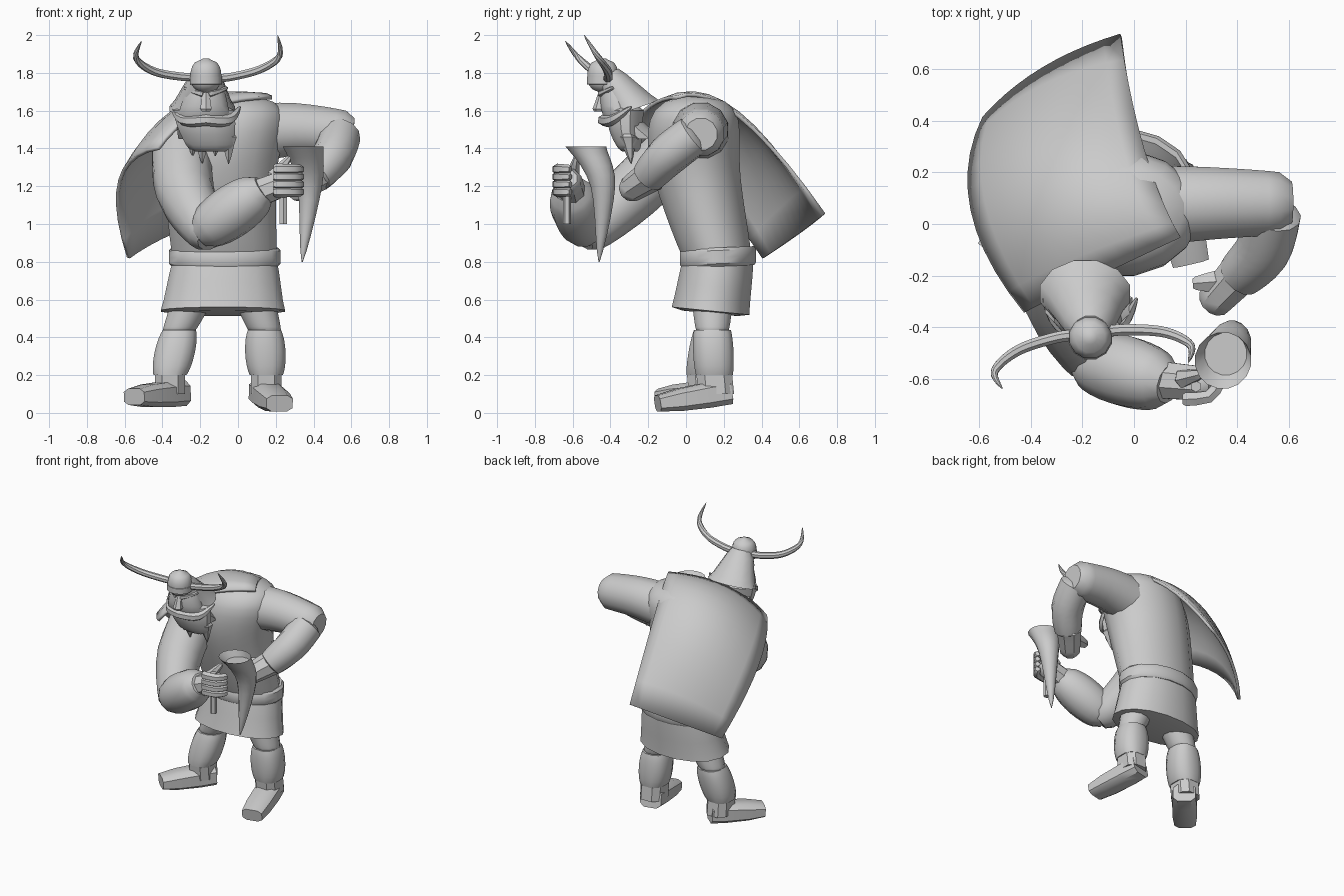
import bpy, bmesh, math
from mathutils import Vector

cube = bpy.data.objects.get("Cube")
if cube:
    bpy.data.objects.remove(cube, do_unlink=True)

GREY = (0.6, 0.6, 0.6, 1)
clay = bpy.data.materials.new("plain_grey")
clay.use_nodes = True
clay.diffuse_color = GREY
clay.node_tree.nodes["Principled BSDF"].inputs["Base Color"].default_value = GREY
UP = Vector((0, 0, 1))
FRONT_TO_BACK = Vector((0, 1, 0))


def finish(name, bm):
    bmesh.ops.recalc_face_normals(bm, faces=bm.faces)
    mesh = bpy.data.meshes.new(name)
    bm.to_mesh(mesh)
    bm.free()
    mesh.materials.append(clay)
    ob = bpy.data.objects.new(name, mesh)
    bpy.context.collection.objects.link(ob)
    bpy.ops.object.select_all(action='DESELECT')
    ob.select_set(True)
    bpy.context.view_layer.objects.active = ob
    bpy.ops.object.shade_smooth_by_angle(angle=math.radians(40))
    return ob


def taper(start, end, bulge=0):
    """Radius rule: straight taper along the part, swollen in the middle."""
    return lambda t: start + (end - start) * t + bulge * math.sin(math.pi * t)


def point_on(path, t):
    """Smooth curve through the path points."""
    last = len(path) - 1
    k = min(int(t * last), last - 1)
    u = t * last - k
    before, here, after, beyond = [Vector(path[max(0, min(last, k + o))]) for o in (-1, 0, 1, 2)]
    bend = 2 * before - 5 * here + 4 * after - beyond
    twist = 3 * here - before - 3 * after + beyond
    return here + ((after - before) * u + bend * u ** 2 + twist * u ** 3) / 2


def tube(name, path, width, depth=None, axis=None, sides=12, steps=8, boxy=1, cap=0.4, inset=0.7):
    """Rings along a path; cap pushes the inset end rings out, or in when negative."""
    depth = depth or width
    centres = [point_on(path, i / steps) for i in range(steps + 1)]
    bm = bmesh.new()

    def ring(i, scale, shift):
        ahead, behind = centres[min(i + 1, steps)], centres[max(i - 1, 0)]
        along = (ahead - behind).normalized()
        normal = axis.normalized() if axis else along
        ref = FRONT_TO_BACK if abs(normal.dot(UP)) > 0.9 else UP
        side = ref.cross(normal).normalized()
        other = normal.cross(side)
        t = i / steps
        verts = []
        for k in range(sides):
            a = math.tau * (k + 0.5) / sides
            c, s = [math.copysign(abs(v) ** boxy, v) for v in (math.cos(a), math.sin(a))]
            offset = side * c * width(t) + other * s * depth(t)
            verts.append(bm.verts.new(centres[i] + offset * scale + along * shift * width(t)))
        return verts

    rings = [ring(0, inset, -cap)]
    rings += [ring(i, 1, 0) for i in range(steps + 1)]
    rings.append(ring(steps, inset, cap))
    for a, b in zip(rings, rings[1:]):
        for k in range(sides):
            j = (k + 1) % sides
            bm.faces.new((a[k], a[j], b[j], b[k]))
    bm.faces.new(rings[0])
    bm.faces.new(rings[-1])
    return finish(name, bm)


# Body: the chest leans forward and closes at the shoulders
def close_top(t):
    return 1 - 0.75 * t ** 9


tube("torso", [(-.07, .17, .8), (-.09, .05, 1.3), (0, .05, 1.68)],
     lambda t: taper(.28, .33)(t) * close_top(t), lambda t: taper(.18, .27, bulge=.015)(t) * close_top(t),
     axis=UP, sides=16, steps=14, cap=0)
belt_axis = Vector((0, -.04, 1))
tube("belt", [(-.07, .17, .79), (-.07, .17, .86)], taper(.3, .3), taper(.205, .205),
     axis=belt_axis, sides=16, steps=2, cap=.05, inset=.95)
tube("skirt", [(-.07, .17, .8), (-.08, .13, .54)], taper(.28, .335), taper(.19, .21),
     axis=Vector((0, .1, 1)), sides=16, steps=4, boxy=.95, cap=.04)


# Legs with boots
def leg(side, hip, knee, ankle, toe):
    hip, knee, ankle, toe = map(Vector, (hip, knee, ankle, toe))
    heel = ankle - UP * .1
    forward = (toe - heel).normalized()
    tube(side + "_thigh", [hip, knee], taper(.12, .09), axis=UP)
    tube(side + "_shin_guard", [knee, ankle], taper(.09, .09, bulge=.02), taper(.1, .1, bulge=.01),
         axis=UP, boxy=.8, cap=0)
    tube(side + "_ankle", [ankle, heel + FRONT_TO_BACK * .01], taper(.085, .085), taper(.1, .1),
         axis=UP, sides=8, steps=2, boxy=.7, cap=0)
    tube(side + "_foot", [heel - forward * .08, toe], taper(.08, .075, bulge=.01), taper(.07, .045, bulge=.01),
         sides=8, steps=3, boxy=.6, cap=0)


leg("right", hip=(-.23, .14, .62), knee=(-.31, .14, .44), ankle=(-.36, .1, .2), toe=(-.55, -.12, .085))
leg("left", hip=(.08, .14, .62), knee=(.14, .14, .44), ankle=(.15, .15, .2), toe=(.22, -.15, .05))

# Right arm, bent across the front and gripping a handle
tube("right_upper_arm", [(-.3, 0, 1.44), (-.28, -.28, 1.17), (-.16, -.52, .95)], taper(.16, .11, bulge=.02))
tube("right_forearm", [(-.17, -.53, .97), (.1, -.61, 1.16)], taper(.11, .11, bulge=.03))
tube("right_hand", [(.05, -.6, 1.14), (.28, -.62, 1.23)], taper(.08, .07), sides=8, steps=4)
for i in range(4):
    z = 1.17 + .04 * i
    tube(f"right_finger_{i + 1}", [(.2, -.68, z), (.29, -.67, z), (.33, -.62, z)],
         taper(.03, .025), sides=6, steps=4)
tube("right_thumb", [(.19, -.6, 1.25), (.27, -.58, 1.35)], taper(.04, .015), sides=6, steps=3)
tube("handle", [(.24, -.63, 1), (.24, -.63, 1.3)], taper(.022, .022), sides=6, steps=1, cap=0)

# Left arm, raised to the side
tube("left_upper_arm", [(.04, .07, 1.48), (.3, .08, 1.5), (.56, .08, 1.48)], taper(.165, .125))
tube("left_forearm", [(.54, .04, 1.47), (.5, -.1, 1.36), (.41, -.2, 1.25)], taper(.11, .09, bulge=.01), cap=.2)
tube("left_hand", [(.42, -.18, 1.26), (.31, -.3, 1.18)], taper(.09, .07), sides=8, steps=4)
tube("left_thumb", [(.36, -.22, 1.23), (.24, -.23, 1.23)], taper(.06, .03), sides=6, steps=3)

# Drinking horn with a hollow mouth
tube("drinking_horn", [(.345, -.53, 1.41), (.38, -.44, 1.2), (.34, -.46, .8)],
     taper(.11, .003, bulge=.01), axis=UP, sides=16, steps=10, cap=-.5, inset=.75)

# Head: flared cap, round crown with a rim, face and beard
HEAD_X = -.17
tube("helmet_cone", [(HEAD_X, -.42, 1.8), (-.19, -.27, 1.61)], taper(.07, .18), taper(.07, .14),
     axis=Vector((0, .35, -1)), steps=4, cap=-.05)
tube("helmet_crown", [(HEAD_X, -.44, 1.7), (HEAD_X, -.44, 1.87)],
     lambda t: .085 * math.sqrt(1 - .9 * (2 * t - 1) ** 2), axis=UP, cap=.2)
tube("helmet_rim", [(HEAD_X, -.44, 1.74), (HEAD_X, -.44, 1.78)], taper(.088, .088), axis=UP, steps=1, cap=.05)
tube("face", [(HEAD_X, -.37, 1.75), (-.18, -.35, 1.58), (-.18, -.22, 1.45)], taper(.08, .14, bulge=.03),
     taper(.08, .11), axis=UP, cap=0)
tube("nose", [(HEAD_X, -.44, 1.71), (HEAD_X, -.46, 1.61)], taper(.018, .035), axis=UP, sides=6, steps=3)
for side, sign in (("left", 1), ("right", -1)):
    def beside(distance, y, z):
        return (HEAD_X + sign * distance, y, z)
    tube(side + "_brow", [beside(.02, -.45, 1.69), beside(.06, -.43, 1.7), beside(.11, -.39, 1.72)],
         taper(.02, .01), sides=6, steps=4)
    tube(side + "_moustache", [beside(0, -.44, 1.55), beside(.12, -.39, 1.55), beside(.18, -.29, 1.62)],
         taper(.03, .006, bulge=.01), sides=6)
tube("beard", [(-.18, -.32, 1.6), (-.165, -.32, 1.5), (-.145, -.3, 1.4)], taper(.17, .12, bulge=.01),
     taper(.1, .06, bulge=.01), axis=UP, cap=.15)
for i, x in enumerate((-.24, -.19, -.12, -.05)):
    tip = 1.36 - .04 * (i % 2)
    tube(f"beard_strand_{i + 1}", [(x, -.31, 1.46), (x, -.29, tip)], taper(.05, .003),
         axis=UP, sides=6, steps=3)


# Long upswept helmet horns
def helmet_horn(side, path):
    tube(side + "_helmet_horn", path, lambda t: .023 * (1.02 - t ** 4), sides=8, steps=20)


helmet_horn("right", [(-.2, -.43, 1.78), (-.3, -.44, 1.78), (-.45, -.49, 1.81),
                      (-.54, -.57, 1.88), (-.51, -.64, 1.97)])
helmet_horn("left", [(-.13, -.42, 1.77), (-.03, -.41, 1.78), (.12, -.42, 1.82),
                     (.22, -.47, 1.89), (.21, -.54, 2)])

# Cape: a sheet curving through neck, middle and hem, from its left edge to its right edge
neck = [(.18, -.05, 1.67), (-.18, -.22, 1.6), (-.42, -.34, 1.4)]
middle = [(.04, .28, 1.57), (-.33, .22, 1.54), (-.625, .05, 1.23)]
hem = [(-.05, .73, 1.05), (-.35, .6, .95), (-.58, .41, .82)]


def through(points, t):
    a, b, c = map(Vector, points)
    return a * (1 - t) * (1 - 2 * t) + b * 4 * t * (1 - t) + c * t * (2 * t - 1)


N = 10
bm = bmesh.new()
grid = [[bm.verts.new(through([through(row, u / N) for row in (neck, middle, hem)], v / N))
         for u in range(N + 1)] for v in range(N + 1)]
for a, b in zip(grid, grid[1:]):
    for k in range(N):
        bm.faces.new((a[k], a[k + 1], b[k + 1], b[k]))
cape = finish("cape", bm)
thick = cape.modifiers.new("Thickness", 'SOLIDIFY')
thick.thickness = .02
thick.offset = 0
